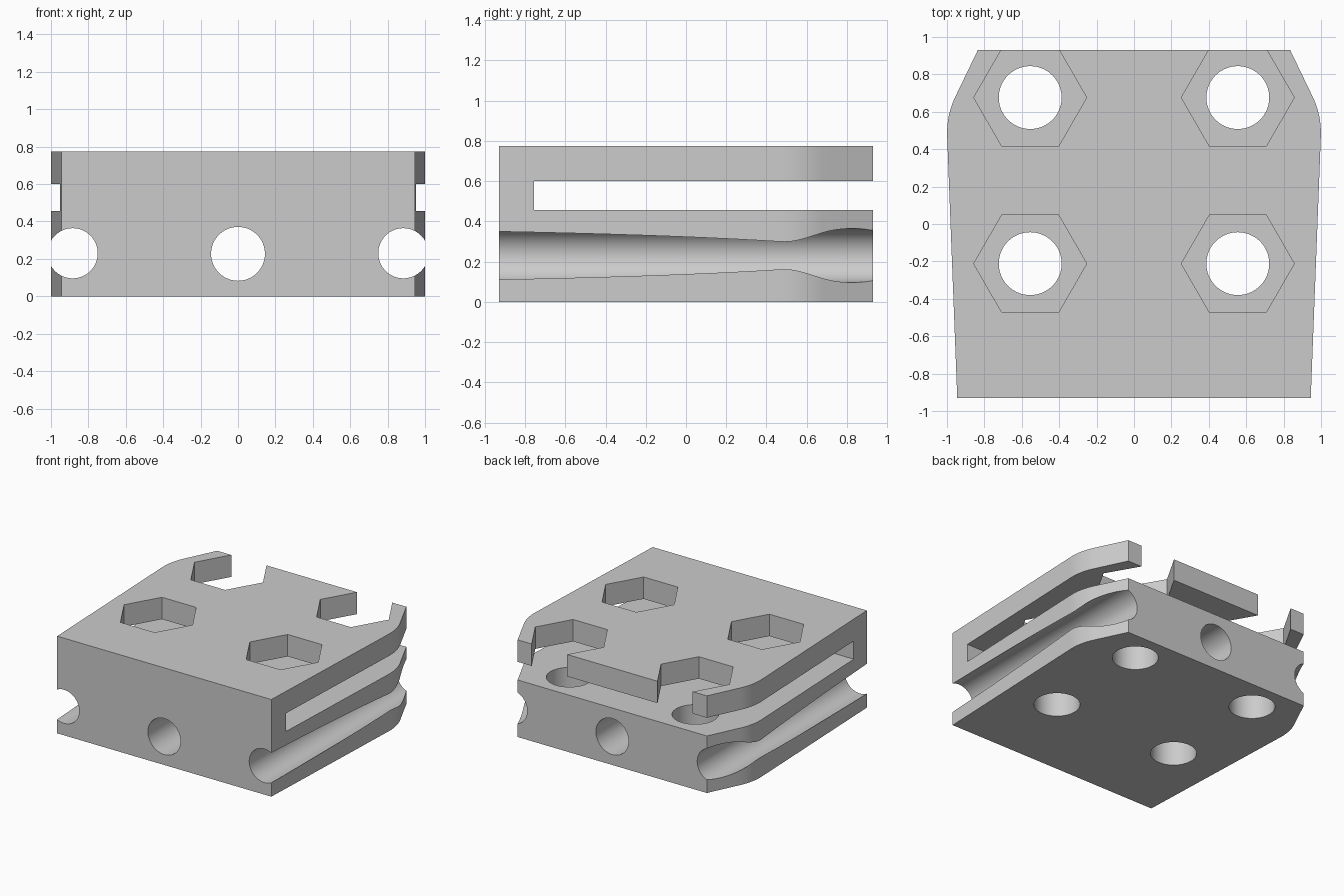
import bpy, bmesh
from math import pi
from mathutils import Matrix, Vector

cube = bpy.data.objects.get("Cube")
if cube:
    bpy.data.objects.remove(cube, do_unlink=True)

HEIGHT = 0.775
BACK = 0.93

grey = bpy.data.materials.new("plain grey")
grey.use_nodes = True
grey.diffuse_color = (0.6, 0.6, 0.6, 1)
grey.node_tree.nodes["Principled BSDF"].inputs["Base Color"].default_value = (0.6, 0.6, 0.6, 1)


def make_object(name, bm):
    bmesh.ops.recalc_face_normals(bm, faces=bm.faces)
    mesh = bpy.data.meshes.new(name)
    bm.to_mesh(mesh)
    bm.free()
    mesh.materials.append(grey)
    obj = bpy.data.objects.new(name, mesh)
    bpy.context.collection.objects.link(obj)
    return obj


def prism(name, sides, radius, length, centre, along_y=False):
    bm = bmesh.new()
    turn = Matrix.Rotation(pi / 2, 4, 'X') if along_y else Matrix.Identity(4)
    bmesh.ops.create_cone(bm, cap_ends=True, segments=sides, radius1=radius, radius2=radius,
                          depth=length, matrix=Matrix.Translation(centre) @ turn)
    # Bring a corner of the hexagon onto the x axis
    if sides == 6:
        bmesh.ops.rotate(bm, verts=bm.verts, cent=centre, matrix=Matrix.Rotation(pi / 6, 3, 'Z'))
    return make_object(name, bm)


# Tapered block outline with rounded shoulders
start, corner, end = Vector((0.999, 0.47)), Vector((1.003, 0.582)), Vector((0.955, 0.681))
side = [Vector((0.945, -BACK))]
for i in range(13):
    t = i / 12
    side.append(start * (1 - t) ** 2 + corner * 2 * t * (1 - t) + end * t * t)
side.append(Vector((0.835, BACK)))
outline = [(p.x, p.y) for p in side] + [(-p.x, p.y) for p in reversed(side)]

bm = bmesh.new()
base = bm.faces.new([bm.verts.new((x, y, 0)) for x, y in outline])
lifted = bmesh.ops.extrude_face_region(bm, geom=[base])
bmesh.ops.translate(bm, vec=(0, 0, HEIGHT),
                    verts=[g for g in lifted["geom"] if isinstance(g, bmesh.types.BMVert)])
block = make_object("clamp_block", bm)

# Wide slot, open at the back and both sides
bm = bmesh.new()
bmesh.ops.create_cube(bm, size=1, matrix=Matrix.Translation((0, 0.245, 0.5275))
                      @ Matrix.Diagonal((3, 2, 0.145, 1)))
cutters = [make_object("slot_cutter", bm)]

# Central tunnel and the two side grooves
cutters.append(prism("tunnel_cutter", 96, 0.144, 3, Vector((0, 0, 0.227)), True))
for s in (-1, 1):
    cutters.append(prism("groove_cutter", 96, 0.134, 3, Vector((s * 0.884, 0, 0.23)), True))

# Hexagonal openings above round bolt holes
for x in (-0.555, 0.555):
    for y in (-0.212, 0.676):
        cutters.append(prism("hex_cutter", 6, 0.302, 0.5, Vector((x, y, 0.78))))
        cutters.append(prism("bolt_hole_cutter", 96, 0.168, 0.7, Vector((x, y, 0.18))))

bpy.ops.object.select_all(action='DESELECT')
bpy.context.view_layer.objects.active = block
block.select_set(True)
for cutter in cutters:
    cutter.hide_render = True
    cut = block.modifiers.new(cutter.name, 'BOOLEAN')
    cut.operation = 'DIFFERENCE'
    cut.solver = 'EXACT'
    cut.object = cutter
    bpy.ops.object.modifier_apply(modifier=cut.name)
    bpy.data.objects.remove(cutter, do_unlink=True)

bpy.ops.object.shade_smooth_by_angle(angle=pi / 7)
